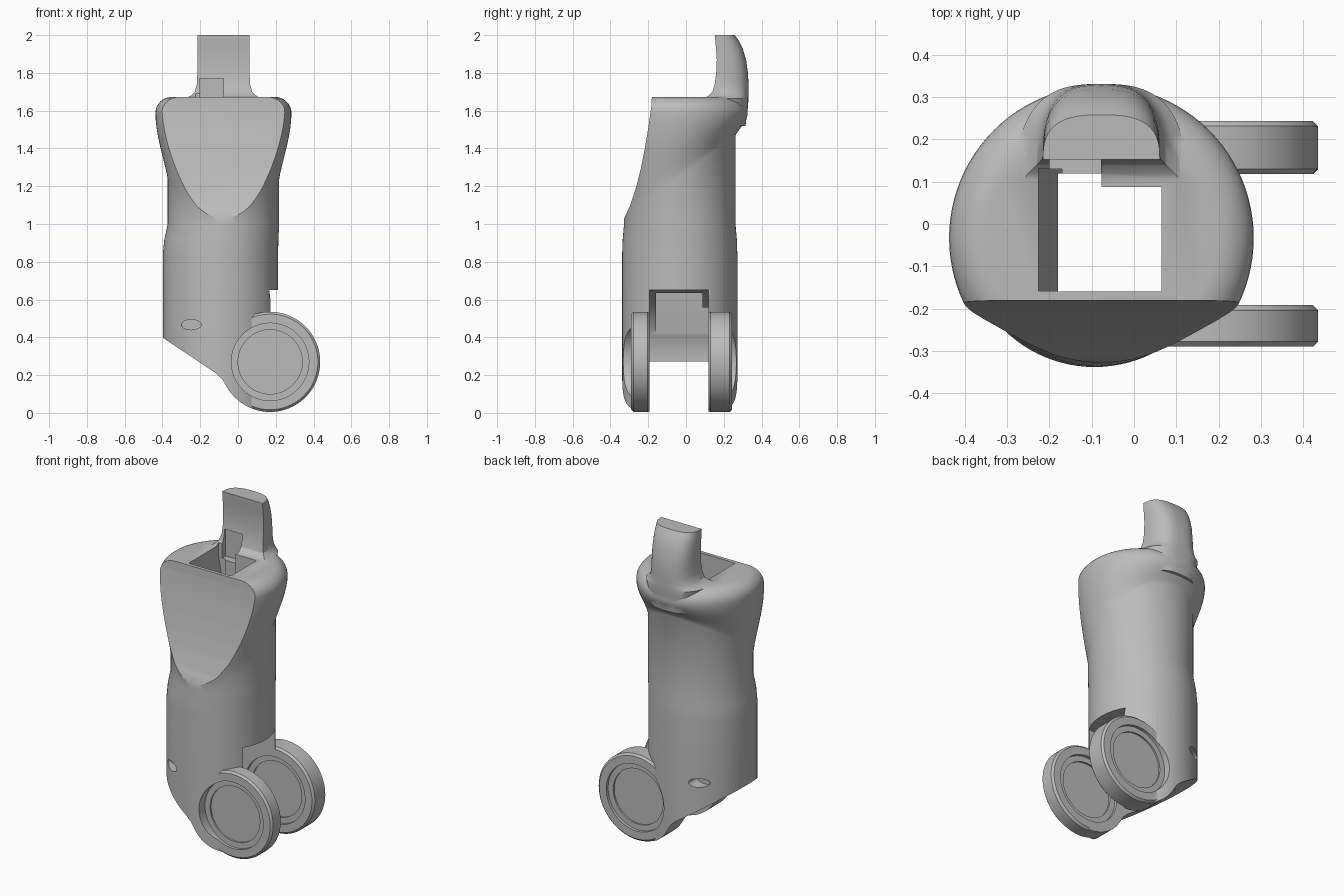
import bpy, bmesh, math
from mathutils import Vector

cube = bpy.data.objects.get("Cube")
if cube:
    bpy.data.objects.remove(cube, do_unlink=True)

grey = bpy.data.materials.new("plain grey")
grey.use_nodes = True
grey.diffuse_color = (0.5, 0.5, 0.5, 1)
grey.node_tree.nodes["Principled BSDF"].inputs["Base Color"].default_value = (0.5, 0.5, 0.5, 1)

SEG = 96
HINGE_X, HINGE_Z, HINGE_R = 0.17, 0.27, 0.265


def make_object(name, bm):
    bmesh.ops.recalc_face_normals(bm, faces=bm.faces)
    mesh = bpy.data.meshes.new(name)
    bm.to_mesh(mesh)
    bm.free()
    mesh.materials.append(grey)
    obj = bpy.data.objects.new(name, mesh)
    bpy.context.collection.objects.link(obj)
    return obj


def loft(name, rings):
    """Skin a list of closed rings and cap both ends."""
    bm = bmesh.new()
    loops = [[bm.verts.new(p) for p in ring] for ring in rings]
    for low, high in zip(loops, loops[1:]):
        for i in range(len(low)):
            j = (i + 1) % len(low)
            bm.faces.new((low[i], low[j], high[j], high[i]))
    bm.faces.new(loops[0][::-1])
    bm.faces.new(loops[-1])
    return make_object(name, bm)


def prism(name, points, axis, start, end):
    """Extrude a 2D outline along one axis."""
    def place(p, d):
        coords = list(p)
        coords.insert("xyz".index(axis), d)
        return Vector(coords)
    return loft(name, [[place(p, d) for p in points] for d in (start, end)])


def arc(cx, cz, rx, rz, a0=0, a1=360, n=SEG):
    angles = [math.radians(a0 + (a1 - a0) * i / n) for i in range(n)]
    return [(cx + rx * math.cos(a), cz + rz * math.sin(a)) for a in angles]


def disc(name, radius, start, end):
    return prism(name, arc(HINGE_X, HINGE_Z, radius, radius), "y", start, end)


def box(name, x0, x1, y0, y1, z0, z1):
    return prism(name, [(x0, y0), (x1, y0), (x1, y1), (x0, y1)], "z", z0, z1)


def combine(target, other, operation):
    mod = target.modifiers.new(operation.lower(), "BOOLEAN")
    mod.object, mod.operation, mod.solver = other, operation, "EXACT"
    bpy.context.view_layer.objects.active = target
    bpy.ops.object.modifier_apply(modifier=mod.name)
    bpy.data.objects.remove(other, do_unlink=True)


# Round sleeve: straight below, flaring along a slanted crease, rounded at the rim
def body_ring(z, cx, r, flare=None):
    ring = []
    for i in range(SEG):
        a = math.tau * i / SEG
        height, radius = z, r
        if flare is not None:
            crease = 1.25 + 0.75 * 0.29 * math.sin(a)
            height = crease + flare * (1.59 - crease)
            radius = 0.295 + 0.065 * math.sin(flare * math.pi / 2) ** 1.3
        ring.append((cx + radius * math.cos(a), -0.033 + radius * math.sin(a), height))
    return ring


MID = -0.077
rings = [body_ring(z, cx, r) for z, cx, r in
         ((0, -0.093, 0.305), (0.84, -0.093, 0.305), (0.92, -0.088, 0.302), (1.0, MID, 0.295))]
rings += [body_ring(0, MID, 0, i / 8) for i in range(9)]
rings += [body_ring(1.59 + 0.083 * math.sin(t), MID, 0.27 + 0.09 * math.cos(t))
          for t in (math.pi / 2 * i / 8 for i in range(1, 9))]
sleeve = loft("sleeve", rings)

# Rear tongue rising from the rim
def tongue_ring(z, front, back, half):
    ring = []
    for i in range(33):
        a = math.pi * i / 32
        c, s = math.cos(a), math.sin(a)
        ring.append((MID + half * math.copysign(abs(c) ** 0.72, c),
                     front + (back - front) * abs(s) ** 0.72, z))
    return ring


tongue = loft("tongue", [tongue_ring(*row) for row in (
    (1.52, 0.125, 0.315, 0.16), (1.62, 0.11, 0.328, 0.18), (1.665, 0.09, 0.331, 0.2),
    (1.68, 0.12, 0.331, 0.172), (1.7, 0.14, 0.331, 0.152), (1.74, 0.152, 0.331, 0.141),
    (1.8, 0.16, 0.328, 0.138), (1.87, 0.163, 0.318, 0.138), (1.93, 0.159, 0.3, 0.138),
    (1.97, 0.155, 0.28, 0.138), (2.0, 0.153, 0.258, 0.138))])
combine(sleeve, tongue, "UNION")

# Curved scoop across the upper front
scoop = [(-0.345, 0.98), (-0.327, 1.03), (-0.295, 1.1), (-0.265, 1.19), (-0.24, 1.29),
         (-0.218, 1.4), (-0.198, 1.52), (-0.184, 1.62), (-0.176, 1.75), (-0.6, 1.75), (-0.6, 0.98)]
combine(sleeve, prism("scoop_cutter", scoop, "x", -0.7, 0.7), "DIFFERENCE")

# Slanted bottom edge that follows the hinge outline
under = [(-0.6, 0.533), (-0.12, 0.212), (-0.085, 0.18)]
under += arc(HINGE_X, HINGE_Z, HINGE_R, HINGE_R, 208, 440, 48)
under += [(0.2, 0.55), (0.175, 0.58), (0.165, 0.65), (0.7, 0.65), (0.7, -0.2), (-0.6, -0.2)]
combine(sleeve, prism("underside_cutter", under, "y", -0.7, 0.7), "DIFFERENCE")

# Hinge lugs with softened rims
for name, y0, y1 in (("front_lug", -0.29, -0.192), ("back_lug", 0.118, 0.243)):
    soft = 0.012
    lug = loft(name, [[(x, y, z) for x, z in arc(HINGE_X, HINGE_Z, r, r)] for y, r in (
        (y0, HINGE_R - soft), (y0 + soft, HINGE_R), (y1 - soft, HINGE_R), (y1, HINGE_R - soft))])
    combine(sleeve, lug, "UNION")

# Round clearance between the lugs
combine(sleeve, disc("clearance_cutter", 0.38, -0.192, 0.118), "DIFFERENCE")

# Stepped shaft through the whole sleeve, side pocket and tongue notch
shaft = [(-0.18, -0.16), (0.065, -0.16), (0.065, 0.087), (-0.077, 0.087), (-0.077, 0.119), (-0.18, 0.119)]
combine(sleeve, prism("shaft_cutter", shaft, "z", -0.1, 1.9), "DIFFERENCE")
pocket = [(-0.17, 1.3), (-0.17, 1.8), (-0.226, 1.8), (-0.226, 1.62)]
combine(sleeve, prism("pocket_cutter", pocket, "y", -0.158, 0.13), "DIFFERENCE")
combine(sleeve, box("notch_cutter", -0.2, -0.078, 0.05, 0.166, 1.6, 1.77), "DIFFERENCE")

# Stepped round recesses on both faces of each lug
for radius, start, end in ((0.205, -0.5, -0.272), (0.17, -0.5, -0.262),
                           (0.205, -0.21, -0.15), (0.17, -0.22, -0.15),
                           (0.205, 0.225, 0.5), (0.17, 0.215, 0.5),
                           (0.205, 0.08, 0.136), (0.17, 0.08, 0.146)):
    combine(sleeve, disc("recess_cutter", radius, start, end), "DIFFERENCE")

# Small oval holes, front and back
for start, end in ((-0.6, -0.23), (0.17, 0.6)):
    oval = prism("hole_cutter", arc(-0.247, 0.467, 0.052, 0.027, n=32), "y", start, end)
    combine(sleeve, oval, "DIFFERENCE")

# Smooth shading with crisp edges
bpy.ops.object.select_all(action="DESELECT")
sleeve.select_set(True)
bpy.context.view_layer.objects.active = sleeve
bpy.ops.object.shade_smooth_by_angle(angle=math.radians(28))
